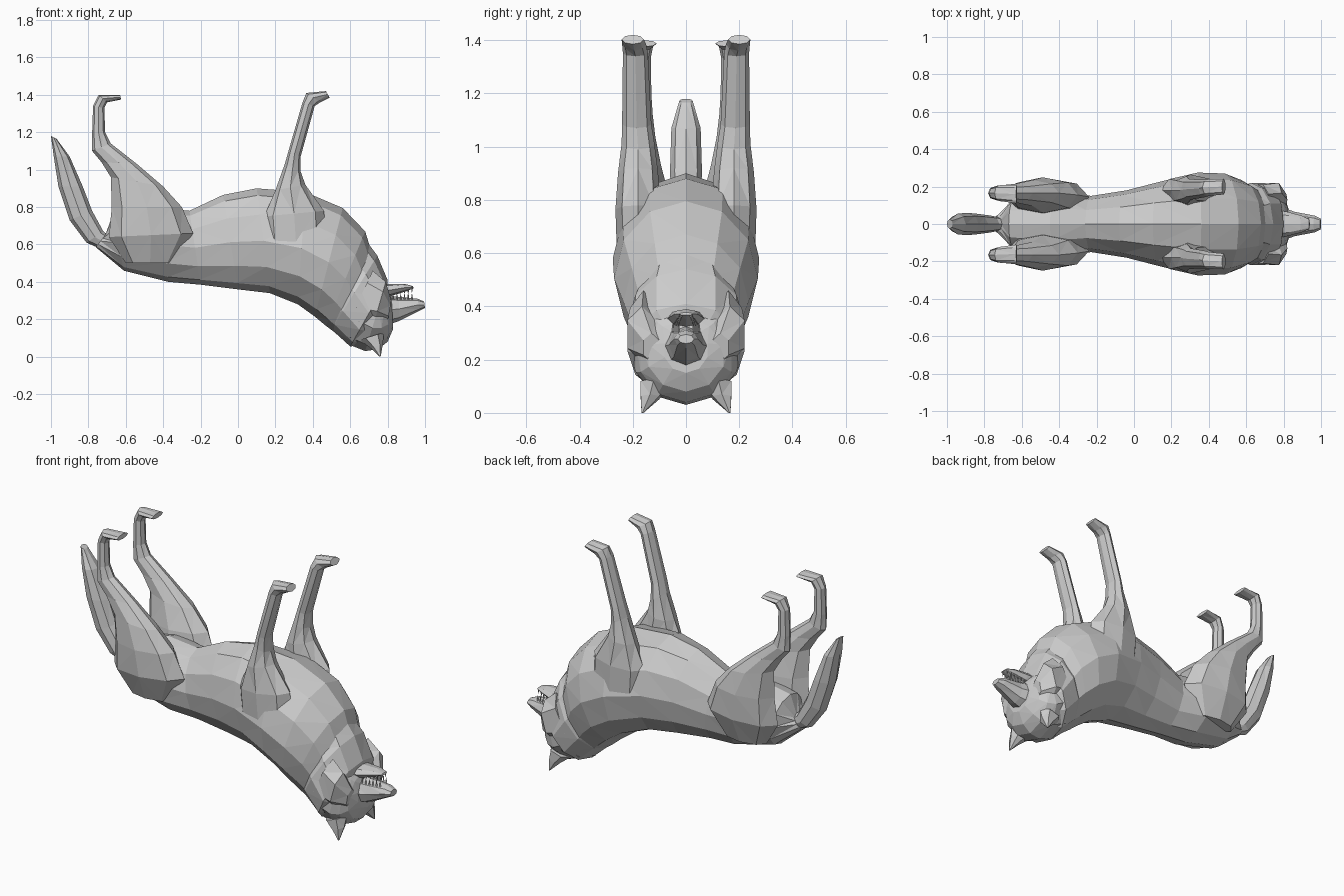
import bpy, bmesh, math

grey = bpy.data.materials.new("grey fur")
grey.diffuse_color = (0.6, 0.6, 0.6, 1)


def loft(name, rings, n=8, side=1):
    """Skin of rings; each ring is (ax, az, bx, bz, y centre, half width)."""
    bm = bmesh.new()
    peak = max(math.sin(2 * math.pi * i / n) for i in range(n))
    loops = []
    for ax, az, bx, bz, yc, w in rings:
        loop = []
        for i in range(n):
            a = 2 * math.pi * i / n
            t = (1 - math.cos(a)) / 2
            y = side * (yc + w * math.sin(a) / peak)
            loop.append(bm.verts.new((ax + (bx - ax) * t, y, az + (bz - az) * t)))
        loops.append(loop)
    for r, s in zip(loops, loops[1:]):
        for i in range(n):
            j = (i + 1) % n
            bm.faces.new((r[i], r[j], s[j], s[i]))
    bm.faces.new(loops[0])
    bm.faces.new(loops[-1])
    bmesh.ops.triangulate(bm, faces=bm.faces[:])
    bmesh.ops.recalc_face_normals(bm, faces=bm.faces[:])
    me = bpy.data.meshes.new(name)
    bm.to_mesh(me)
    bm.free()
    me.materials.append(grey)
    ob = bpy.data.objects.new(name, me)
    bpy.context.collection.objects.link(ob)
    return ob


def pair(name, rings, n=8):
    for label, side in (("left", 1), ("right", -1)):
        loft(label + "_" + name, rings, n, side)


# Torso, lying on its back: spine point, belly point
loft("torso", [
    (-0.76, 0.585, -0.71, 0.65, 0, 0.04),
    (-0.61, 0.46, -0.67, 0.76, 0, 0.14),
    (-0.37, 0.40, -0.45, 0.80, 0, 0.18),
    (-0.20, 0.385, -0.26, 0.78, 0, 0.15),
    (0.00, 0.36, -0.08, 0.865, 0, 0.18),
    (0.17, 0.34, 0.10, 0.90, 0, 0.225),
    (0.32, 0.28, 0.36, 0.88, 0, 0.275),
    (0.41, 0.215, 0.56, 0.795, 0, 0.27),
    (0.47, 0.165, 0.68, 0.67, 0, 0.235),
    (0.53, 0.12, 0.72, 0.54, 0, 0.20)], 12)

# Neck ruff overlapping the chest
loft("neck_ruff", [
    (0.46, 0.19, 0.70, 0.60, 0, 0.19),
    (0.50, 0.145, 0.745, 0.54, 0, 0.22),
    (0.60, 0.055, 0.80, 0.41, 0, 0.22),
    (0.66, 0.06, 0.80, 0.37, 0, 0.18)], 12)

# Skull with brow
loft("skull", [
    (0.58, 0.07, 0.77, 0.42, 0, 0.20),
    (0.68, 0.03, 0.79, 0.39, 0, 0.19),
    (0.75, 0.04, 0.80, 0.37, 0, 0.17),
    (0.80, 0.08, 0.81, 0.35, 0, 0.14),
    (0.83, 0.15, 0.82, 0.32, 0, 0.08)], 10)

# Cheek tufts and ears
pair("cheek_tuft", [
    (0.60, 0.20, 0.72, 0.46, 0.16, 0.05),
    (0.73, 0.19, 0.79, 0.40, 0.165, 0.055),
    (0.80, 0.19, 0.82, 0.30, 0.13, 0.03)], 6)
pair("ear", [
    (0.65, 0.09, 0.78, 0.13, 0.12, 0.05),
    (0.71, 0.045, 0.775, 0.07, 0.135, 0.035),
    (0.757, 0.0, 0.763, 0.002, 0.163, 0.004)], 6)

# Open muzzle
loft("muzzle", [
    (0.80, 0.17, 0.78, 0.33, 0, 0.09),
    (0.86, 0.19, 0.86, 0.32, 0, 0.065),
    (0.97, 0.245, 0.96, 0.31, 0, 0.045),
    (1.0, 0.26, 0.995, 0.295, 0, 0.03)])
loft("lower_jaw", [
    (0.76, 0.31, 0.76, 0.39, 0, 0.075),
    (0.82, 0.325, 0.82, 0.39, 0, 0.065),
    (0.90, 0.35, 0.89, 0.39, 0, 0.045),
    (0.94, 0.367, 0.935, 0.377, 0, 0.025)])
for k in range(6):
    x = 0.83 + 0.02 * k
    y = 0.048 - 0.004 * k
    h = 0.025 if k == 4 else 0.016
    pair("upper_tooth", [(x - 0.006, 0.305, x + 0.006, 0.305, y, 0.006),
                         (x - 0.001, 0.32 + h, x + 0.001, 0.32 + h, y, 0.001)], 4)
    z = 0.345 + 0.003 * k
    pair("lower_tooth", [(x - 0.006, z + 0.01, x + 0.006, z + 0.01, y - 0.008, 0.006),
                         (x - 0.001, z - h, x + 0.001, z - h, y - 0.008, 0.001)], 4)

# Hind legs: thigh, hock, paw
pair("hind_leg", [
    (-0.60, 0.50, -0.34, 0.50, 0.12, 0.06),
    (-0.69, 0.64, -0.24, 0.66, 0.145, 0.10),
    (-0.675, 0.80, -0.30, 0.80, 0.155, 0.095),
    (-0.68, 0.96, -0.40, 0.91, 0.165, 0.07),
    (-0.73, 1.04, -0.54, 1.03, 0.165, 0.05),
    (-0.78, 1.10, -0.68, 1.14, 0.165, 0.04),
    (-0.78, 1.19, -0.71, 1.20, 0.165, 0.035),
    (-0.775, 1.34, -0.715, 1.33, 0.165, 0.033),
    (-0.745, 1.40, -0.70, 1.36, 0.165, 0.042),
    (-0.63, 1.40, -0.625, 1.375, 0.16, 0.05)])

# Front legs: shoulder, shin, paw
pair("front_leg", [
    (0.15, 0.62, 0.47, 0.60, 0.18, 0.08),
    (0.14, 0.75, 0.46, 0.78, 0.18, 0.085),
    (0.20, 0.89, 0.36, 0.92, 0.18, 0.075),
    (0.25, 1.03, 0.335, 0.99, 0.18, 0.062),
    (0.27, 1.10, 0.335, 1.07, 0.185, 0.055),
    (0.345, 1.36, 0.41, 1.34, 0.19, 0.047),
    (0.365, 1.41, 0.44, 1.36, 0.195, 0.045),
    (0.47, 1.42, 0.49, 1.385, 0.20, 0.042)])

# Tail curling up behind
loft("tail", [
    (-0.72, 0.57, -0.68, 0.64, 0, 0.03),
    (-0.81, 0.61, -0.72, 0.67, 0, 0.045),
    (-0.90, 0.73, -0.78, 0.78, 0, 0.055),
    (-0.96, 0.91, -0.83, 0.91, 0, 0.06),
    (-0.985, 1.07, -0.90, 1.07, 0, 0.055),
    (-1.0, 1.18, -0.97, 1.165, 0, 0.025)])
